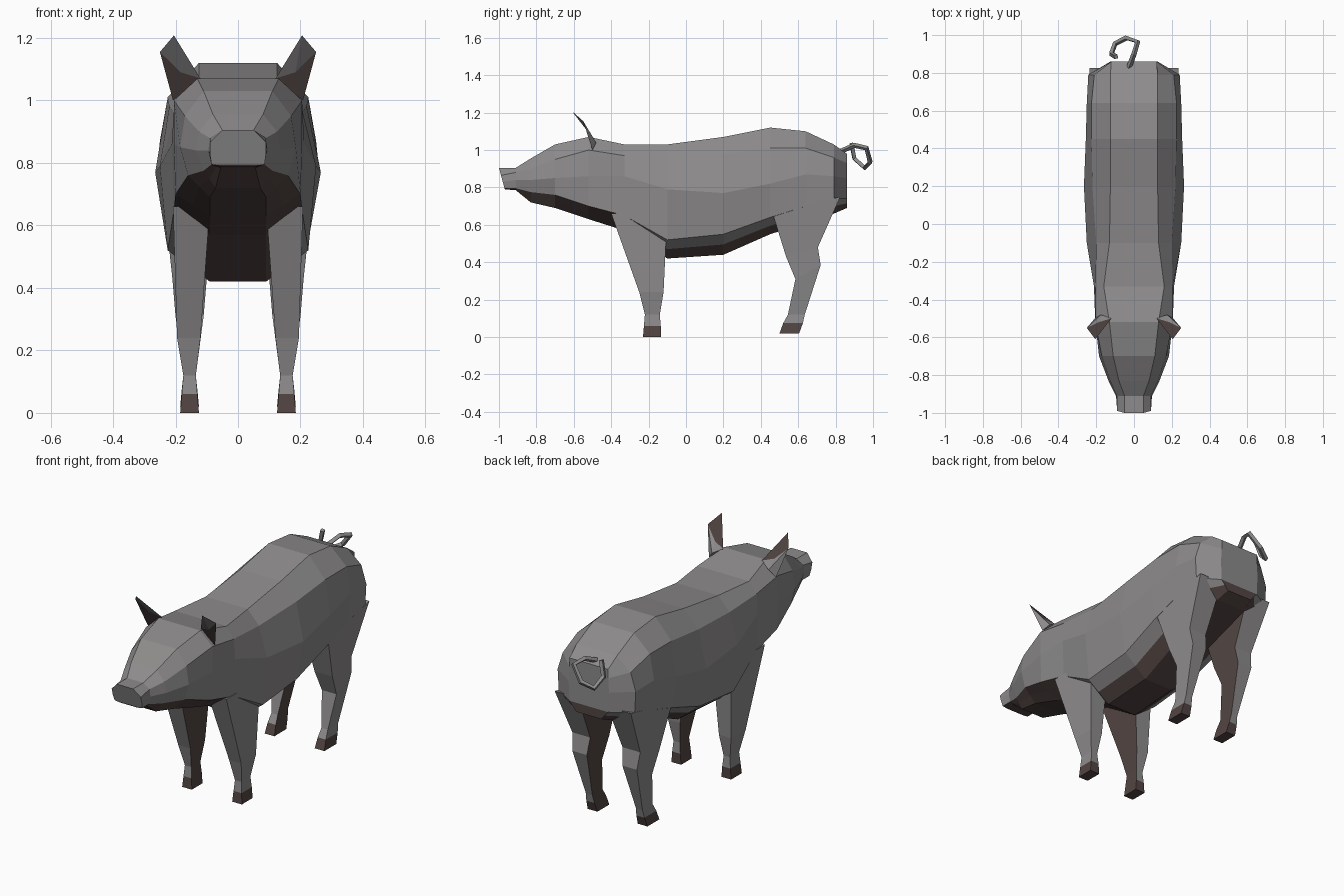
import bpy
import bmesh

cube = bpy.data.objects.get("Cube")
if cube:
    bpy.data.objects.remove(cube, do_unlink=True)


def make_material(name, color):
    mat = bpy.data.materials.new(name)
    mat.use_nodes = True
    mat.diffuse_color = color
    mat.node_tree.nodes["Principled BSDF"].inputs["Base Color"].default_value = color
    return mat


hide_grey = make_material("hide grey", (0.27, 0.26, 0.26, 1))
dark_brown = make_material("dark brown", (0.085, 0.06, 0.056, 1))
GREY, BROWN = 0, 1


def finish(name, bm):
    """Turn a bmesh into a flat-shaded object with both colours."""
    bmesh.ops.recalc_face_normals(bm, faces=bm.faces)
    mesh = bpy.data.meshes.new(name)
    bm.to_mesh(mesh)
    bm.free()
    mesh.materials.append(hide_grey)
    mesh.materials.append(dark_brown)
    obj = bpy.data.objects.new(name, mesh)
    bpy.context.collection.objects.link(obj)
    return obj


def add_face(bm, verts, colour):
    face = bm.faces.new(verts)
    face.material_index = colour


def loft(bm, rings, colour_rule):
    """Join rings of points; colour_rule(ring, side) picks the colour."""
    loops = [[bm.verts.new(p) for p in ring] for ring in rings]
    count = len(loops[0])
    for r, (a, b) in enumerate(zip(loops, loops[1:])):
        for i in range(count):
            j = (i + 1) % count
            add_face(bm, (a[i], a[j], b[j], b[i]), colour_rule(r, i))
    return loops


# Body sections from snout to rump:
# y, backward lean, top x z, upper side x z, widest x z, lower side x z, belly z
sections = [
    (-1, .27, .05, .905, .09, .865, .09, .83, .085, .795, .79),
    (-.91, 0, .05, .905, .09, .88, .095, .84, .085, .795, .785),
    (-.83, 0, .08, .955, .125, .9, .135, .84, .11, .775, .72),
    (-.7, 0, .11, 1.03, .17, .95, .185, .85, .16, .76, .69),
    (-.52, 0, .13, 1.07, .205, 1, .205, .86, .2, .7, .63),
    (-.33, 0, .16, 1.03, .205, .97, .212, .86, .205, .65, .57),
    (-.1, 0, .13, 1.03, .2, .955, .25, .79, .225, .52, .42),
    (.2, 0, .125, 1.07, .22, .98, .265, .77, .225, .55, .44),
    (.45, 0, .125, 1.12, .225, 1.01, .255, .82, .235, .64, .55),
    (.64, 0, .125, 1.1, .225, 1.01, .25, .87, .235, .7, .61),
    (.79, 0, .125, 1.03, .21, .96, .242, .86, .235, .74, .66),
    (.86, 0, .12, .98, .12, .93, .125, .85, .12, .74, .69),
]


def body_ring(section):
    y, lean, *values, belly = section
    half = list(zip(values[::2], values[1::2]))
    low_x, low_z = half[-1]
    belly_x = min(.09, low_x * .65)
    half.append(((low_x + belly_x) / 2, (low_z + belly) / 2))
    half.append((belly_x, belly))
    top = half[0][1]
    left = [(x, y + lean * (top - z), z) for x, z in half]
    return left + [(-x, y, z) for x, y, z in reversed(left)]


def body_colour(ring, side):
    level = min(side, 10 - side)  # counts down from the back to the belly
    is_head = sections[ring][0] < -.4
    return BROWN if level >= 4 or (level == 3 and is_head) else GREY


bm = bmesh.new()
loops = loft(bm, [body_ring(s) for s in sections], body_colour)
for loop in (loops[0], loops[-1]):  # snout disc and rump
    for i in range(5):
        colour = BROWN if i >= 3 else GREY
        add_face(bm, (loop[i], loop[i + 1], loop[10 - i], loop[11 - i]), colour)
finish("body", bm)


# Legs: each row is front y z, back y z, inner x, outer x
front_rows = [
    (-.4, .66, -.1, .66, .09, .208),
    (-.25, .24, -.12, .24, .12, .195),
    (-.22, .12, -.14, .12, .135, .175),
    (-.225, .06, -.135, .06, .13, .18),
    (-.23, 0, -.135, 0, .125, .185),
]
rear_rows = [
    (.46, .67, .825, .75, .09, .236),
    (.535, .43, .705, .48, .1, .21),
    (.585, .31, .72, .385, .11, .2),
    (.545, .12, .635, .12, .135, .175),
    (.52, .075, .625, .075, .13, .18),
    (.5, .02, .605, .02, .125, .185),
]


def make_leg(name, rows, side):
    rings = []
    for fy, fz, by, bz, inner, outer in rows:
        inner, outer = inner * side, outer * side
        rings.append([(outer, fy, fz), (outer, by, bz), (inner, by, bz), (inner, fy, fz)])
    hoof = len(rows) - 2
    bm = bmesh.new()
    loops = loft(bm, rings, lambda r, i: BROWN if r == hoof or i == 2 else GREY)
    add_face(bm, loops[0], GREY)
    add_face(bm, loops[-1], BROWN)
    finish(name, bm)


# Ears: brown cupped front, grey back
def make_ear(name, side):
    bm = bmesh.new()
    points = [(.12, -.5, 1.07), (.208, -.5, 1.0), (.25, -.55, 1.155),
              (.205, -.61, 1.208), (.175, -.48, 1.04)]
    root_in, root_out, tip_out, tip, back = [bm.verts.new((x * side, y, z)) for x, y, z in points]
    add_face(bm, (root_in, root_out, tip_out, tip), BROWN)
    for a, b in ((root_in, tip), (tip, tip_out), (tip_out, root_out), (root_out, root_in)):
        add_face(bm, (a, b, back), GREY)
    finish(name, bm)


for label, side in (("left", 1), ("right", -1)):
    make_leg("front_leg_" + label, front_rows, side)
    make_leg("rear_leg_" + label, rear_rows, side)
    make_ear("ear_" + label, side)

# Curly tail with a square cross-section
path = [(-.03, .82, .99), (0, .9, 1.025), (.02, .965, 1.01), (-.04, .985, .935),
        (-.1, .955, .905), (-.12, .9, .955), (-.095, .885, 1.035)]
curve = bpy.data.curves.new("tail", "CURVE")
curve.dimensions = "3D"
curve.bevel_depth = .014
curve.bevel_resolution = 0
curve.use_fill_caps = True
spline = curve.splines.new("POLY")
spline.points.add(len(path) - 1)
for point, co in zip(spline.points, path):
    point.co = (*co, 1)
spline.use_smooth = False
curve.materials.append(hide_grey)
tail = bpy.data.objects.new("tail", curve)
bpy.context.collection.objects.link(tail)
